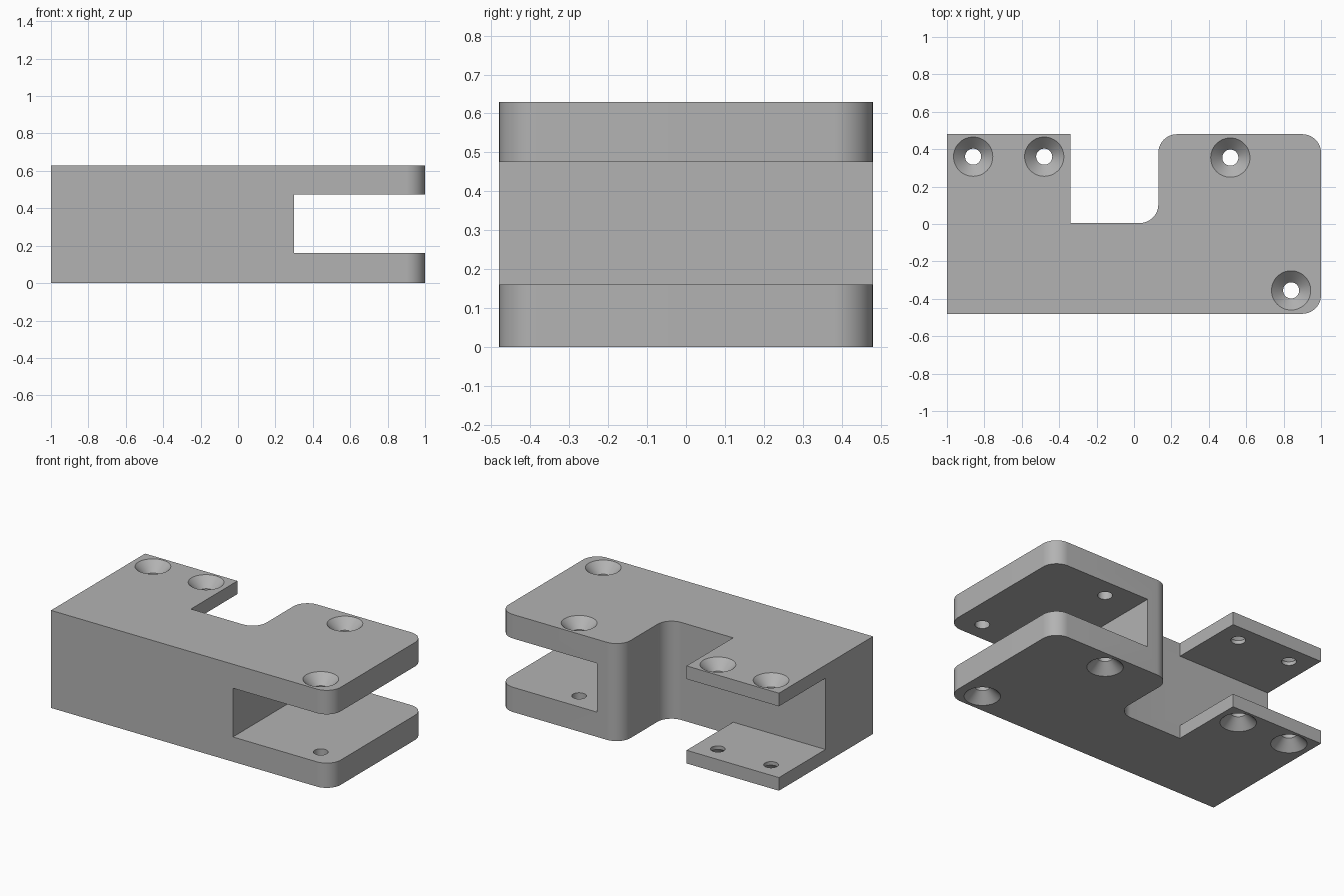
import bpy, bmesh, math

if "Cube" in bpy.data.objects:
    bpy.data.objects.remove(bpy.data.objects["Cube"], do_unlink=True)

H = 0.63          # overall height
HALF = 0.48       # half depth
R = 0.1           # corner radius

grey = bpy.data.materials.new("plain grey")
grey.use_nodes = True
grey.diffuse_color = (0.45, 0.45, 0.45, 1)
grey.node_tree.nodes["Principled BSDF"].inputs["Base Color"].default_value = grey.diffuse_color


def finish(bm, name):
    bmesh.ops.recalc_face_normals(bm, faces=bm.faces)
    mesh = bpy.data.meshes.new(name)
    bm.to_mesh(mesh)
    bm.free()
    mesh.materials.append(grey)
    obj = bpy.data.objects.new(name, mesh)
    bpy.context.collection.objects.link(obj)
    return obj


def arc(cx, cy, start, end, steps=14):
    """Quarter-round corner between two angles in degrees."""
    angles = [math.radians(start + (end - start) * i / steps) for i in range(steps + 1)]
    return [(cx + R * math.cos(a), cy + R * math.sin(a)) for a in angles]


def box(name, x, y, z):
    bm = bmesh.new()
    bmesh.ops.create_cube(bm, size=1)
    for v in bm.verts:
        v.co = [span[0] if c < 0 else span[1] for c, span in zip(v.co, (x, y, z))]
    return finish(bm, name)


def screw_hole(name, x, y, segments=48):
    """Revolved cutter: a bore with a countersink at each end."""
    bore, depth, over = 0.043, 0.062, 0.02
    wide = bore + depth + over
    profile = [(wide, -over), (bore, depth), (bore, H - depth), (wide, H + over)]
    bm = bmesh.new()
    rings = []
    for r, z in profile:
        turn = [2 * math.pi * i / segments for i in range(segments)]
        rings.append([bm.verts.new((x + r * math.cos(a), y + r * math.sin(a), z)) for a in turn])
    for low, high in zip(rings, rings[1:]):
        for i in range(segments):
            j = (i + 1) % segments
            bm.faces.new((low[i], low[j], high[j], high[i]))
    bm.faces.new(rings[0])
    bm.faces.new(rings[-1])
    return finish(bm, name)


# Block outline with rounded corners and the rear notch
notch_y, notch_l, notch_r = 0.005, -0.34, 0.13
outline = [(-1, -HALF)]
outline += arc(1 - R, -HALF + R, -90, 0)
outline += arc(1 - R, HALF - R, 0, 90)
outline += arc(notch_r + R, HALF - R, 90, 180)
outline += arc(notch_r - R, notch_y + R, 0, -90)
outline += [(notch_l, notch_y), (notch_l, HALF), (-1, HALF)]

bm = bmesh.new()
base = bm.faces.new([bm.verts.new((x, y, 0)) for x, y in outline])
top = bmesh.ops.extrude_face_region(bm, geom=[base])["geom"]
bmesh.ops.translate(bm, vec=(0, 0, H), verts=[g for g in top if isinstance(g, bmesh.types.BMVert)])
block = finish(bm, "slotted_bracket")

# Slots: full-depth fork at one end, thin rear plates at the other
cutters = [
    box("fork_slot", (0.30, 1.1), (-0.6, 0.6), (0.16, 0.475)),
    box("plate_slot", (-1.1, notch_l + 0.1), (notch_y, 0.6), (0.085, 0.545)),
]
# Countersunk screw holes
for i, (x, y) in enumerate([(-0.86, 0.36), (-0.48, 0.36), (0.515, 0.355), (0.84, -0.355)]):
    cutters.append(screw_hole(f"screw_hole_{i + 1}", x, y))

bpy.ops.object.select_all(action='DESELECT')
bpy.context.view_layer.objects.active = block
block.select_set(True)
for cutter in cutters:
    cutter.hide_render = True
    mod = block.modifiers.new(cutter.name, 'BOOLEAN')
    mod.operation = 'DIFFERENCE'
    mod.solver = 'EXACT'
    mod.object = cutter
    bpy.ops.object.modifier_apply(modifier=mod.name)
    bpy.data.objects.remove(cutter, do_unlink=True)

bpy.ops.object.shade_smooth_by_angle(angle=math.radians(30))
